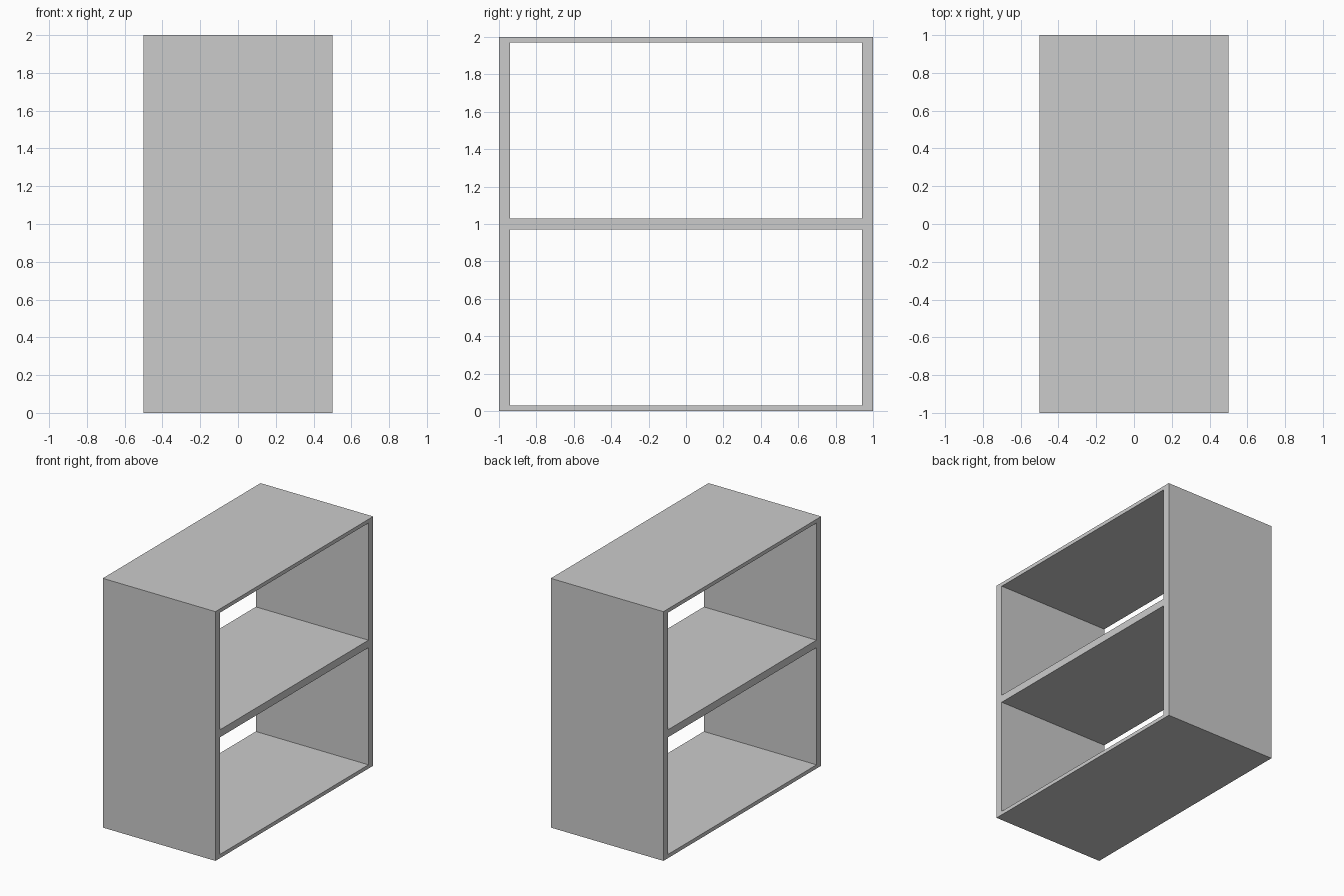
import bpy
import bmesh

if "Cube" in bpy.data.objects:
    bpy.data.objects.remove(bpy.data.objects["Cube"])

# Overall size and board thickness
DEPTH = 1.0
SIDE = 0.06
EDGE = 0.03
ys = [-1, -1 + SIDE, 1 - SIDE, 1]
zs = [0, EDGE, 1 - EDGE, 1 + EDGE, 2 - EDGE, 2]

bm = bmesh.new()

# Open-fronted frame profile: a grid in the y-z plane with two openings left out
grid = [[bm.verts.new((-DEPTH / 2, y, z)) for z in zs] for y in ys]
for i in range(len(ys) - 1):
    for j in range(len(zs) - 1):
        if i == 1 and j in (1, 3):
            continue
        bm.faces.new((grid[i][j], grid[i + 1][j], grid[i + 1][j + 1], grid[i][j + 1]))

# Extrude the profile through the full depth of the shelf
result = bmesh.ops.extrude_face_region(bm, geom=bm.faces[:], use_keep_orig=True)
moved = [g for g in result["geom"] if isinstance(g, bmesh.types.BMVert)]
bmesh.ops.translate(bm, verts=moved, vec=(DEPTH, 0, 0))
bmesh.ops.recalc_face_normals(bm, faces=bm.faces[:])

mesh = bpy.data.meshes.new("shelf_frame")
bm.to_mesh(mesh)
bm.free()
bpy.context.collection.objects.link(bpy.data.objects.new("shelf_frame", mesh))
